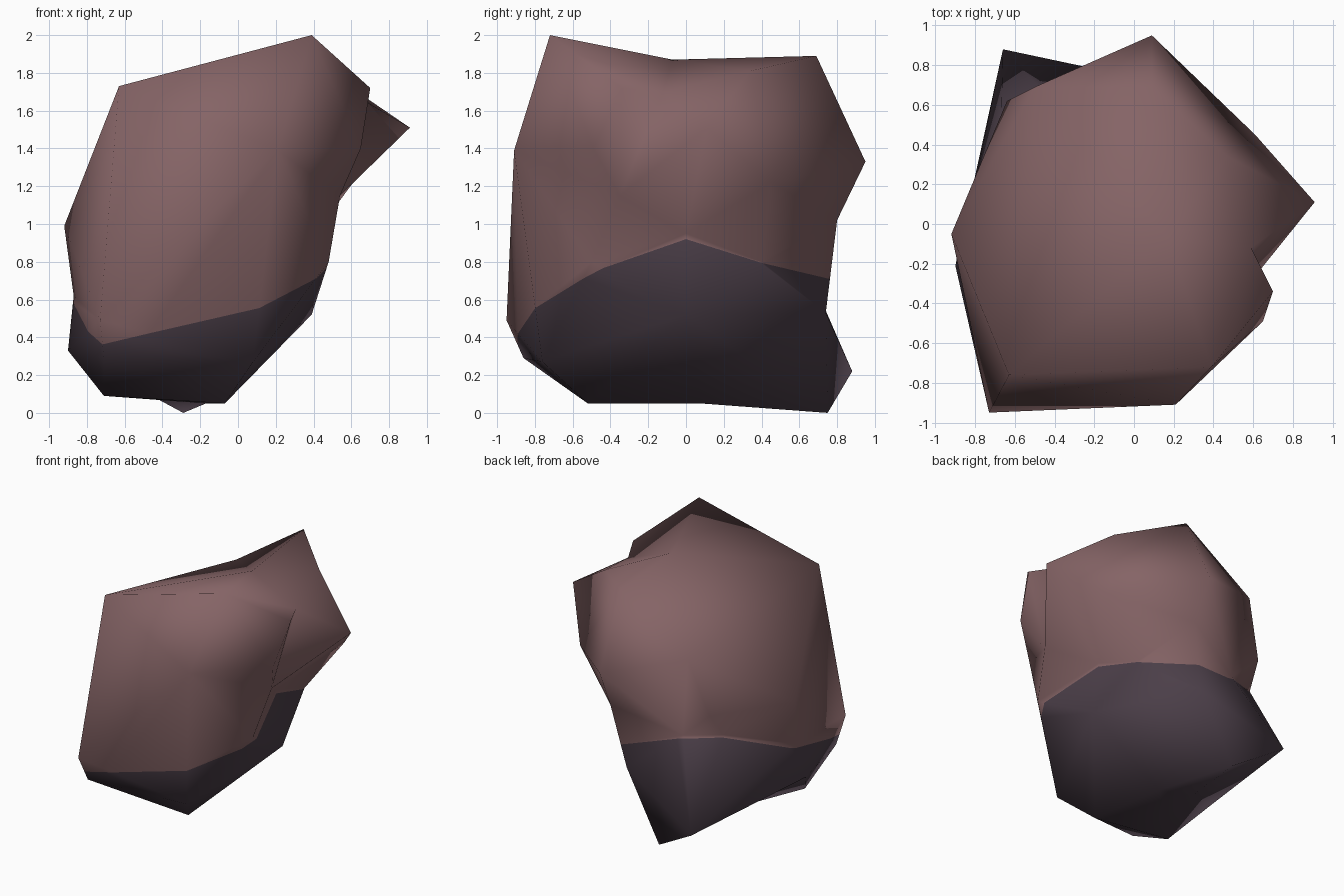
import bpy
import bmesh
from math import atan2, cos, sin
from mathutils import Vector

default_cube = bpy.data.objects.get("Cube")
if default_cube:
    bpy.data.objects.remove(default_cube, do_unlink=True)


def make_material(name, colour):
    material = bpy.data.materials.new(name)
    material.use_nodes = True
    material.diffuse_color = (*colour, 1)
    shader = material.node_tree.nodes["Principled BSDF"]
    shader.inputs["Base Color"].default_value = (*colour, 1)
    shader.inputs["Roughness"].default_value = 0.9
    return material


# Corners of the boulder, grouped by region
spur_tip = (.91, .11, 1.51)
brow = (.7, -.34, 1.72)
top_rim = [(.39, -.72, 2), (-.63, -.76, 1.73), brow, (.09, .69, 1.89),
           (-.5, .69, 1.49), (.17, -.07, 1.87), (.47, .34, 1.81)]
upper_sides = [spur_tip, (.65, -.49, 1.4), (.61, .45, 1.22),
               (.09, .95, 1.33), (.21, -.91, 1.39), (-.92, -.05, .99),
               (.59, -.12, 1.7)]
waist = [(.1, .8, 1.02), (-.64, .62, 1.06), (.33, 0, .95), (.3, .4, .8),
         (.54, -.35, 1.15), (.48, -.5, .8), (-.87, -.12, .62),
         (0, .74, .53), (-.4, .61, .84), (-.67, .49, .87)]
foot = [(-.73, -.95, .49), (-.71, -.86, .29), (-.9, -.21, .33),
        (.08, -.76, .27), (.39, 0, .52), (-.66, .88, .22)]
underside = [(-.07, -.52, .05), (-.71, -.47, .09), (-.29, .75, 0),
             (-.17, .08, .05), (-.42, .15, .07)]
corners = top_rim + upper_sides + waist + foot + underside


def stain_height(point):
    """Height above the limit of the dark base, which waves around the stone."""
    turn = atan2(point.y, point.x)
    limit = (.7 + .13 * cos(turn) + .15 * sin(turn) + .09 * cos(2 * turn)
             - .1 * sin(2 * turn) + .05 * sin(3 * turn))
    return point.z - limit


def build_boulder(name, centre):
    # Wrap a skin around the corner directions, then push each corner out,
    # which keeps the hollows of the stone
    bm = bmesh.new()
    verts = {p: bm.verts.new((Vector(p) - centre).normalized())
             for p in corners}
    bmesh.ops.convex_hull(bm, input=list(bm.verts))
    for corner, vert in verts.items():
        vert.co = corner

    # Fold the skin inwards to make the groove between brow and spur
    fold = bm.edges.get((verts[brow], verts[spur_tip]))
    if fold:
        bmesh.utils.edge_rotate(fold, True)
    bmesh.ops.recalc_face_normals(bm, faces=list(bm.faces))

    # Cut the skin along the limit of the dark base
    cut = []
    for edge in list(bm.edges):
        first, second = edge.verts
        a, b = stain_height(first.co), stain_height(second.co)
        if a * b < 0:
            cut.append(bmesh.utils.edge_split(edge, first, a / (a - b))[1])
    bmesh.ops.connect_verts(bm, verts=cut)

    # Colour every face by the side of the cut it lies on
    on_cut = set(cut)
    for face in bm.faces:
        face.smooth = True
        heights = [stain_height(v.co) for v in face.verts if v not in on_cut]
        face.material_index = int(sum(heights) < 0)

    mesh = bpy.data.meshes.new(name)
    bm.to_mesh(mesh)
    bm.free()
    boulder = bpy.data.objects.new(name, mesh)
    bpy.context.collection.objects.link(boulder)
    return boulder


boulder = build_boulder("boulder", Vector((-.05, -.03, .95)))
boulder.data.materials.append(make_material("dusty mauve stone", (.235, .127, .132)))
boulder.data.materials.append(make_material("dark plum stone", (.072, .05, .067)))
